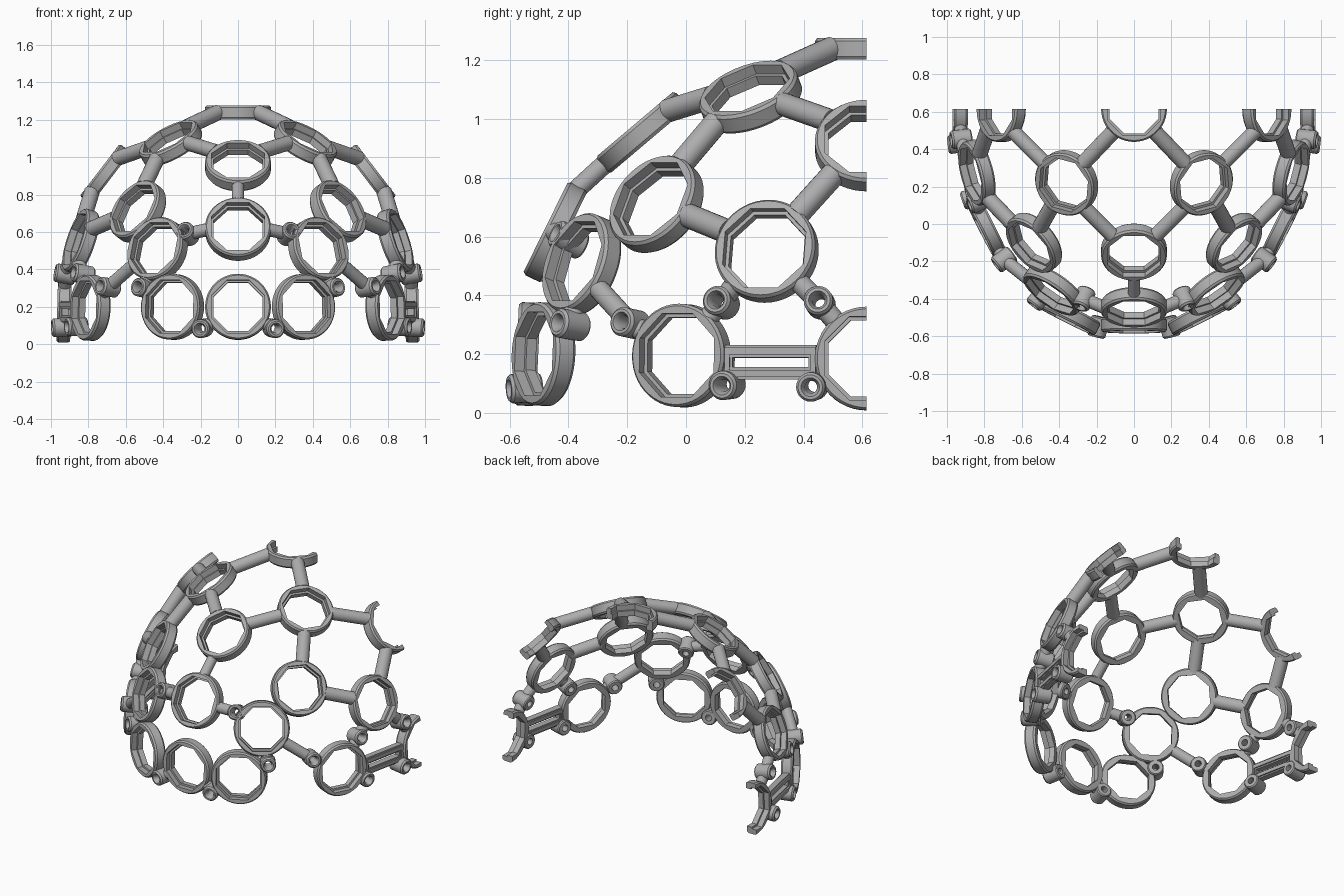
import bpy, bmesh
from math import pi, cos, sin
from mathutils import Vector, Matrix

cube = bpy.data.objects.get("Cube")
if cube:
    bpy.data.objects.remove(cube, do_unlink=True)

grey = bpy.data.materials.new("mid_grey")
grey.use_nodes = True
COLOUR = (0.42, 0.42, 0.42, 1)
grey.diffuse_color = COLOUR
grey.node_tree.nodes["Principled BSDF"].inputs["Base Color"].default_value = COLOUR

DOME_CENTRE = Vector((0, 0.62, 0.15))
DOME_RADII = Vector((0.93, 1.17, 1.1))
BACK = 0.615        # the dome ends in a flat cut here
REACH = 0.16        # where struts enter a ring


def normal_at(p):
    d = p - DOME_CENTRE
    return Vector([d[i] / DOME_RADII[i] ** 2 for i in range(3)]).normalized()


def frame(p):
    """Matrix at p with local z pointing out of the dome and local y upward."""
    n = normal_at(p)
    up = Vector((0, 0, 1)) - n * n.z
    if up.length < 0.02:
        up = Vector((0, 1, 0)) - n * n.y
    up.normalize()
    side = up.cross(n)
    return Matrix.Translation(p) @ Matrix((side, up, n)).transposed().to_4x4()


def finish(name, bm):
    bmesh.ops.recalc_face_normals(bm, faces=bm.faces[:])
    mesh = bpy.data.meshes.new(name)
    bm.to_mesh(mesh)
    bm.free()
    obj = bpy.data.objects.new(name, mesh)
    bpy.context.collection.objects.link(obj)
    mesh.materials.append(grey)
    bpy.ops.object.select_all(action='DESELECT')
    obj.select_set(True)
    bpy.context.view_layer.objects.active = obj
    bpy.ops.object.shade_smooth_by_angle(angle=pi / 6)


def lathe(profile, steps, matrix):
    """Closed profile of (radius, height, is_octagon) turned about local z."""
    bm = bmesh.new()
    loops = []
    for r, h, octagon in profile:
        loop = []
        for i in range(steps):
            a = 2 * pi * i / steps
            k = 1 / cos((a + pi / 8) % (pi / 4) - pi / 8) if octagon else 1
            loop.append(bm.verts.new((r * k * cos(a), r * k * sin(a), h)))
        loops.append(loop)
    for j, loop in enumerate(loops):
        other = loops[(j + 1) % len(loops)]
        for i in range(steps):
            n = (i + 1) % steps
            bm.faces.new((loop[i], loop[n], other[n], other[i]))
    bm.transform(matrix)
    return bm


# Ring: round outside, octagonal hole with an inner ledge
RING = [(0.168, -0.037, False), (0.176, -0.026, False), (0.176, 0.026, False),
        (0.168, 0.037, False), (0.142, 0.037, True), (0.142, 0.0, True),
        (0.13, 0.0, True), (0.13, -0.037, True)]
# Boss: short screw post with a countersunk through hole
BOSS = [(0.044, -0.055, False), (0.05, -0.048, False), (0.05, 0.045, False),
        (0.042, 0.055, False), (0.032, 0.055, False), (0.021, 0.035, False),
        (0.021, -0.055, False)]


def ring(name, p):
    bm = lathe(RING, 48, frame(p))
    if p.y > BACK - 0.2:
        cut = bmesh.ops.bisect_plane(bm, geom=bm.verts[:] + bm.edges[:] + bm.faces[:],
                                     plane_co=(0, BACK, 0), plane_no=(0, 1, 0),
                                     clear_outer=True)
        edges = [e for e in cut["geom_cut"] if isinstance(e, bmesh.types.BMEdge)]
        bmesh.ops.edgenet_fill(bm, edges=edges)
    finish(name, bm)


def rim_point(centre, target):
    """Point inside the ring wall that lies toward the target."""
    n = normal_at(centre)
    d = target - centre
    d -= n * d.dot(n)
    return centre + d.normalized() * REACH


def strut(name, a, b, radius):
    bm = bmesh.new()
    d = b - a
    m = Matrix.Translation((a + b) / 2) @ d.to_track_quat('Z', 'Y').to_matrix().to_4x4()
    bmesh.ops.create_cone(bm, cap_ends=True, segments=20, radius1=radius,
                          radius2=radius, depth=d.length, matrix=m)
    finish(name, bm)


def bar(name, a, b, height, depth):
    """Rounded flat bar from a to b."""
    d = (b - a).normalized()
    n = normal_at((a + b) / 2)
    n = (n - d * n.dot(d)).normalized()
    rot = Matrix((d, n, d.cross(n))).transposed().to_4x4()
    bm = bmesh.new()
    size = Matrix.Diagonal(((b - a).length, depth, height, 1))
    bmesh.ops.create_cube(bm, size=1, matrix=Matrix.Translation((a + b) / 2) @ rot @ size)
    bmesh.ops.bevel(bm, geom=bm.edges[:], offset=0.009, segments=2, affect='EDGES')
    finish(name, bm)


# Ring centres: middle ones once, side ones on both sides
middle = {"front_low": (0, -0.54, 0.2), "front_mid": (0, -0.445, 0.615),
          "front_high": (0, -0.15, 0.955), "crown": (0, 0.615, 1.24)}
side = {"brow": (0.35, -0.485, 0.2), "temple": (0.43, -0.355, 0.505),
        "upper": (0.535, -0.1, 0.71), "shoulder": (0.36, 0.22, 1.075),
        "cheek": (0.79, -0.015, 0.195), "flank": (0.84, 0.275, 0.55),
        "rear_high": (0.71, 0.615, 0.91), "rear_low": (0.93, 0.615, 0.185)}
# Plain struts: ring, ring, radius
links = [("crown", "shoulder", 0.042), ("front_high", "shoulder", 0.04),
         ("upper", "shoulder", 0.042), ("rear_high", "shoulder", 0.04),
         ("upper", "flank", 0.042), ("flank", "rear_high", 0.042)]
# Screw bosses with the two rings they join
bosses = {("front_mid", "temple"): (0.27, -0.4, 0.59),
          ("temple", "brow"): (0.505, -0.395, 0.3),
          ("temple", "cheek"): (0.695, -0.19, 0.305),
          ("front_low", "brow"): (0.19, -0.55, 0.085),
          ("cheek", "flank"): (0.83, 0.12, 0.375),
          ("flank", "rear_low"): (0.925, 0.455, 0.375),
          ("cheek",): (0.865, 0.14, 0.095),
          ("rear_low",): (0.94, 0.43, 0.09)}

for key, p in middle.items():
    ring(key + "_ring", Vector(p))
strut("front_strut", rim_point(Vector(middle["front_mid"]), Vector(middle["front_high"])),
      rim_point(Vector(middle["front_high"]), Vector(middle["front_mid"])), 0.033)

for label, sign in (("left", 1), ("right", -1)):
    def placed(p):
        return Vector((p[0] * sign, p[1], p[2]))

    spots = {k: placed(p) for k, p in {**middle, **side}.items()}
    for key in side:
        ring(f"{label}_{key}_ring", spots[key])
    for a, b, radius in links:
        strut(f"{label}_{a}_{b}_strut", rim_point(spots[a], spots[b]),
              rim_point(spots[b], spots[a]), radius)
    for rings, p in bosses.items():
        p = placed(p)
        tag = f"{label}_{'_'.join(rings)}"
        finish(tag + "_boss", lathe(BOSS, 24, frame(p)))
        for key in rings:
            start = rim_point(spots[key], p)
            stop = p + (start - p).normalized() * 0.032
            strut(f"{tag}_{key}_arm", start, stop, 0.035)

    # Slotted side bridge between the low rings
    a = rim_point(spots["cheek"], spots["rear_low"])
    b = rim_point(spots["rear_low"], spots["cheek"])
    a.z = b.z = 0.172
    for part, lift in (("upper", 0.037), ("lower", -0.037)):
        up = Vector((0, 0, lift))
        bar(f"{label}_bridge_{part}_bar", a + up, b + up, 0.042, 0.06)
    d = (b - a).normalized() * 0.035
    bar(f"{label}_bridge_front_end", a, a + d, 0.112, 0.058)
    bar(f"{label}_bridge_rear_end", b - d, b, 0.112, 0.058)
